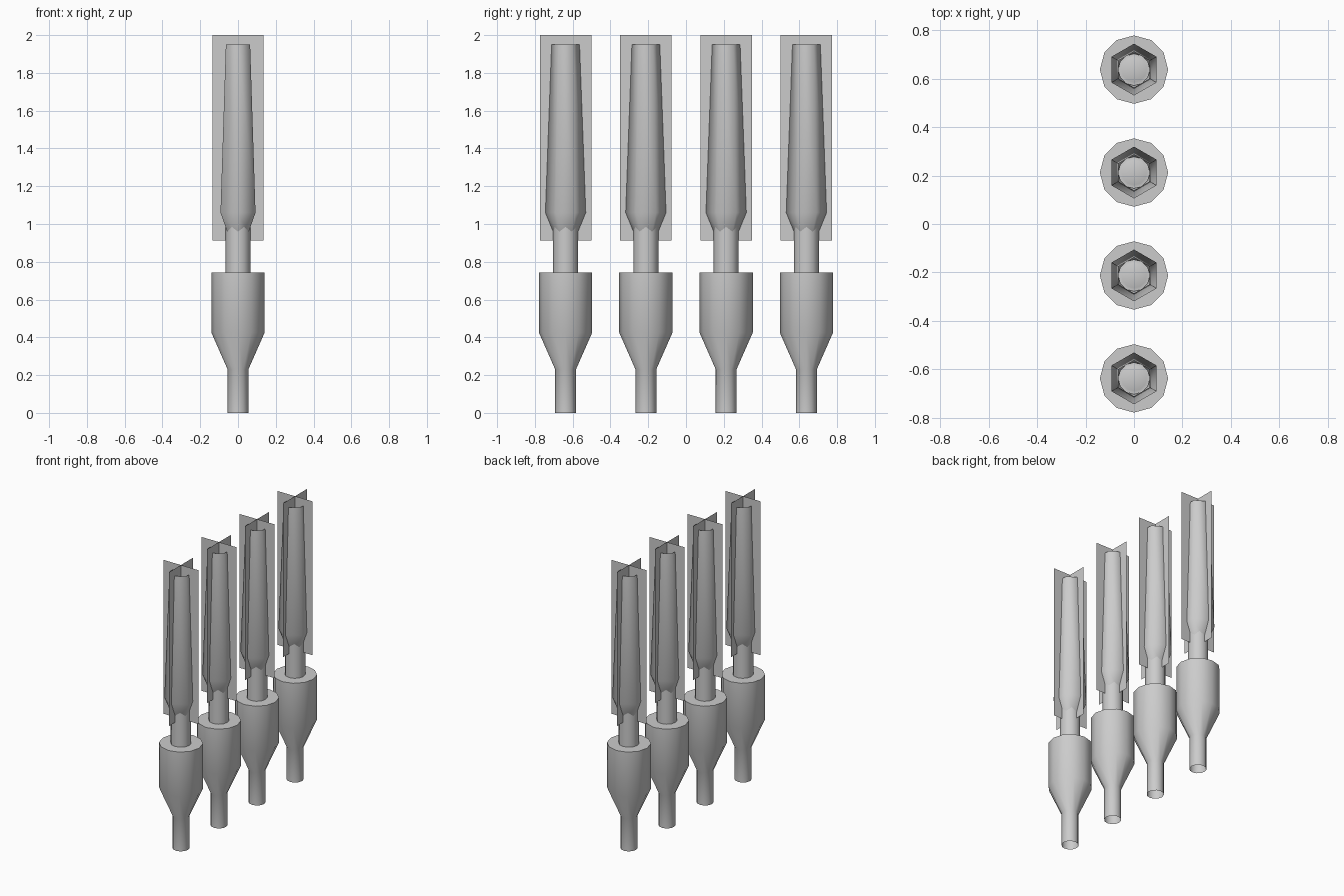
import bpy, bmesh, math
from mathutils import Vector

if "Cube" in bpy.data.objects:
    bpy.data.objects.remove(bpy.data.objects["Cube"])


def finish(name, bm, y, smooth=None, mat=None):
    bmesh.ops.recalc_face_normals(bm, faces=bm.faces)
    me = bpy.data.meshes.new(name)
    bm.to_mesh(me)
    bm.free()
    ob = bpy.data.objects.new(name, me)
    ob.location.y = y
    bpy.context.collection.objects.link(ob)
    if mat:
        me.materials.append(mat)
    if smooth:
        bpy.ops.object.select_all(action='DESELECT')
        ob.select_set(True)
        bpy.context.view_layer.objects.active = ob
        bpy.ops.object.shade_smooth_by_angle(angle=math.radians(smooth))
    return ob


def lathe(profile, sides):
    """Revolve (radius, z) points; first vertex of each ring lies on +y."""
    bm = bmesh.new()
    rings = []
    for r, z in profile:
        if r == 0:
            rings.append([bm.verts.new((0, 0, z))] * sides)
        else:
            rings.append([bm.verts.new((r * math.sin(math.tau * i / sides),
                                        r * math.cos(math.tau * i / sides), z))
                          for i in range(sides)])
    for a, b in zip(rings, rings[1:]):
        for i in range(sides):
            j = (i + 1) % sides
            quad = list(dict.fromkeys((a[i], a[j], b[j], b[i])))
            bm.faces.new(quad)
    return bm


def crossed_cards(half, z0, z1):
    """Two upright rectangles crossing at the axis."""
    bm = bmesh.new()
    for d in (Vector((half, 0, 0)), Vector((0, half, 0))):
        lo, hi = Vector((0, 0, z0)), Vector((0, 0, z1))
        bm.faces.new([bm.verts.new(p) for p in (lo - d, lo + d, hi + d, hi - d)])
    return bm


glow = bpy.data.materials.new("glow")
glow.diffuse_color = (0.6, 0.6, 0.6, 0.5)
glow.use_nodes = True
glow.node_tree.nodes["Principled BSDF"].inputs["Base Color"].default_value = glow.diffuse_color

# stem, flared cup and shoulder
HOLDER = [(0.055, 0), (0.055, 0.23), (0.141, 0.425), (0.141, 0.742), (0.065, 0.742)]
# neck rising into the flame, with a pointed tip
NECK = [(0.066, 0.742), (0.066, 0.985), (0.052, 0.985), (0, 1.02)]
# six-sided tapered flame sleeve, open at the top
FLAME = [(0.062, 0.95), (0.107, 1.06), (0.074, 1.95)]

for k in range(4):
    y = (k - 1.5) * 0.425
    finish(f"holder_{k + 1}", lathe(HOLDER, 12), y, 50)
    finish(f"neck_{k + 1}", lathe(NECK, 12), y, 50)
    finish(f"flame_{k + 1}", lathe(FLAME, 6), y, 65)
    finish(f"glow_cards_{k + 1}", crossed_cards(0.136, 0.912, 2.0), y, mat=glow)
